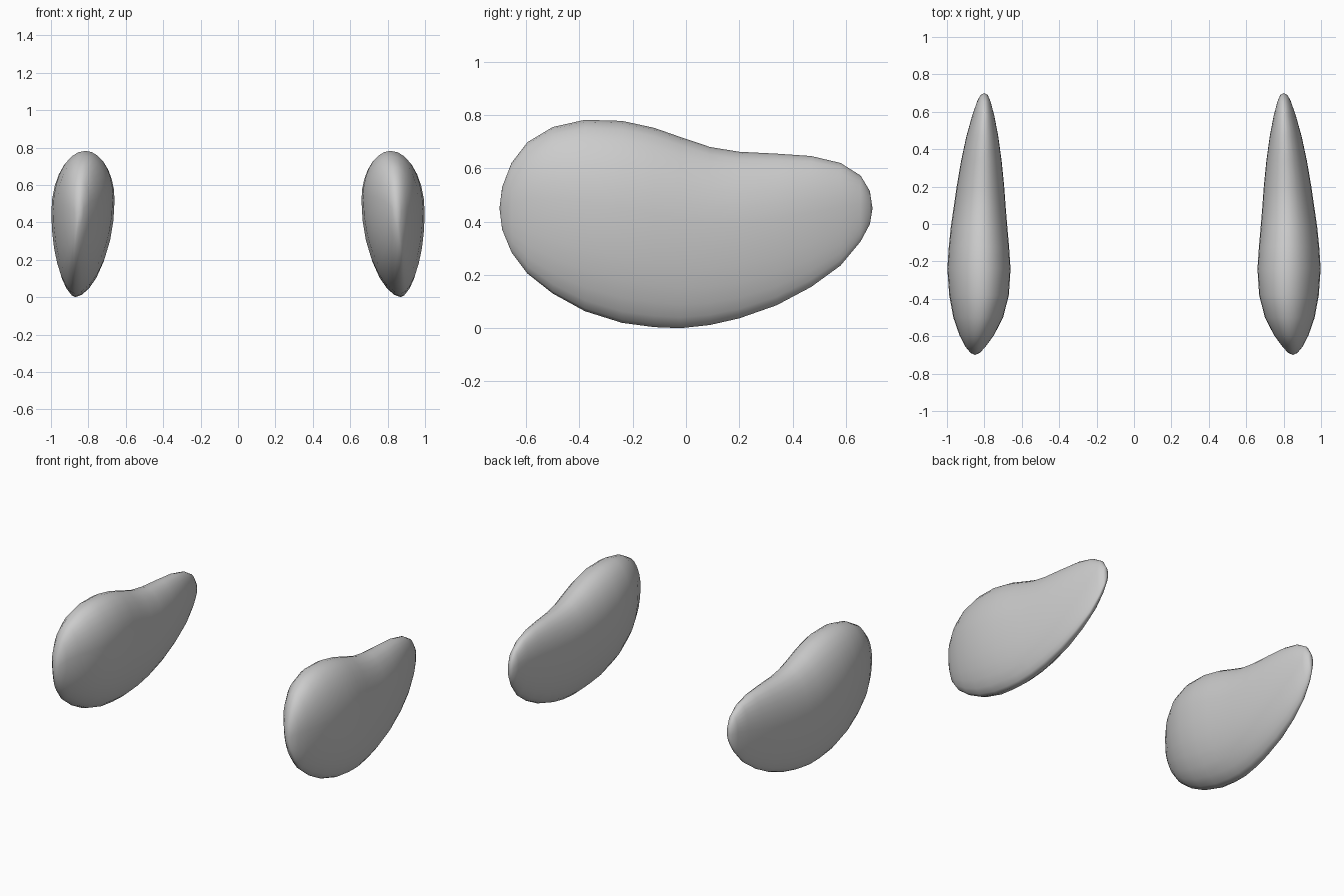
import bpy, bmesh
from math import sin, cos, pi

if "Cube" in bpy.data.objects:
    bpy.data.objects.remove(bpy.data.objects["Cube"])

# Cross-section stations: y, bottom z, top z, inner x, outer x
STATIONS = [
    (-0.69, 0.37, 0.53, 0.825, 0.873),
    (-0.655, 0.285, 0.62, 0.793, 0.902),
    (-0.595, 0.205, 0.698, 0.749, 0.933),
    (-0.50, 0.13, 0.755, 0.700, 0.966),
    (-0.38, 0.064, 0.782, 0.669, 0.988),
    (-0.24, 0.02, 0.778, 0.660, 0.998),
    (-0.12, 0.004, 0.752, 0.668, 0.990),
    (-0.02, 0.0, 0.717, 0.677, 0.980),
    (0.09, 0.012, 0.68, 0.686, 0.964),
    (0.20, 0.037, 0.662, 0.694, 0.948),
    (0.34, 0.086, 0.655, 0.708, 0.924),
    (0.47, 0.155, 0.646, 0.726, 0.896),
    (0.58, 0.235, 0.62, 0.747, 0.865),
    (0.655, 0.325, 0.573, 0.767, 0.839),
    (0.69, 0.39, 0.515, 0.782, 0.821),
]
SIDES = 28


def ring(y, z0, z1, xi, xo):
    """Egg section: rounded crown above, tapering and leaning outward below."""
    h, mid = z1 - z0, (xi + xo) / 2
    lean = 0.045 * h / 0.78
    pts = []
    for i in range(SIDES):
        a = 2 * pi * i / SIDES
        s, c = cos(a), sin(a)          # s: across, c: up
        inner = s < 0
        wide_z = z0 + h * (0.66 if inner else 0.57)
        spine = mid + (-0.3 * lean if c > 0 else lean)
        reach = abs(s) ** (1.0 if c >= 0 else 1.15)
        edge = xi if inner else xo
        x = spine + (edge - spine) * reach
        z = wide_z + c * ((z1 - wide_z) if c > 0 else (wide_z - z0))
        pts.append((x, y, z))
    return pts


def pad(name, side):
    bm = bmesh.new()
    new = lambda p: bm.verts.new((p[0] * side, p[1], p[2]))
    rings = [[new(p) for p in ring(*s)] for s in STATIONS]
    tips = [new((0.85, -0.70, 0.45)), new((0.80, 0.70, 0.45))]
    for i in range(SIDES):
        j = (i + 1) % SIDES
        for a, b in zip(rings, rings[1:]):
            bm.faces.new((a[i], a[j], b[j], b[i]))
        bm.faces.new((tips[0], rings[0][j], rings[0][i]))
        bm.faces.new((tips[1], rings[-1][i], rings[-1][j]))
    bmesh.ops.recalc_face_normals(bm, faces=bm.faces)
    for f in bm.faces:
        f.smooth = True
    mesh = bpy.data.meshes.new(name)
    bm.to_mesh(mesh)
    bm.free()
    bpy.context.collection.objects.link(bpy.data.objects.new(name, mesh))


# Mirrored pair of rounded side pads
pad("right_pad", 1)
pad("left_pad", -1)
